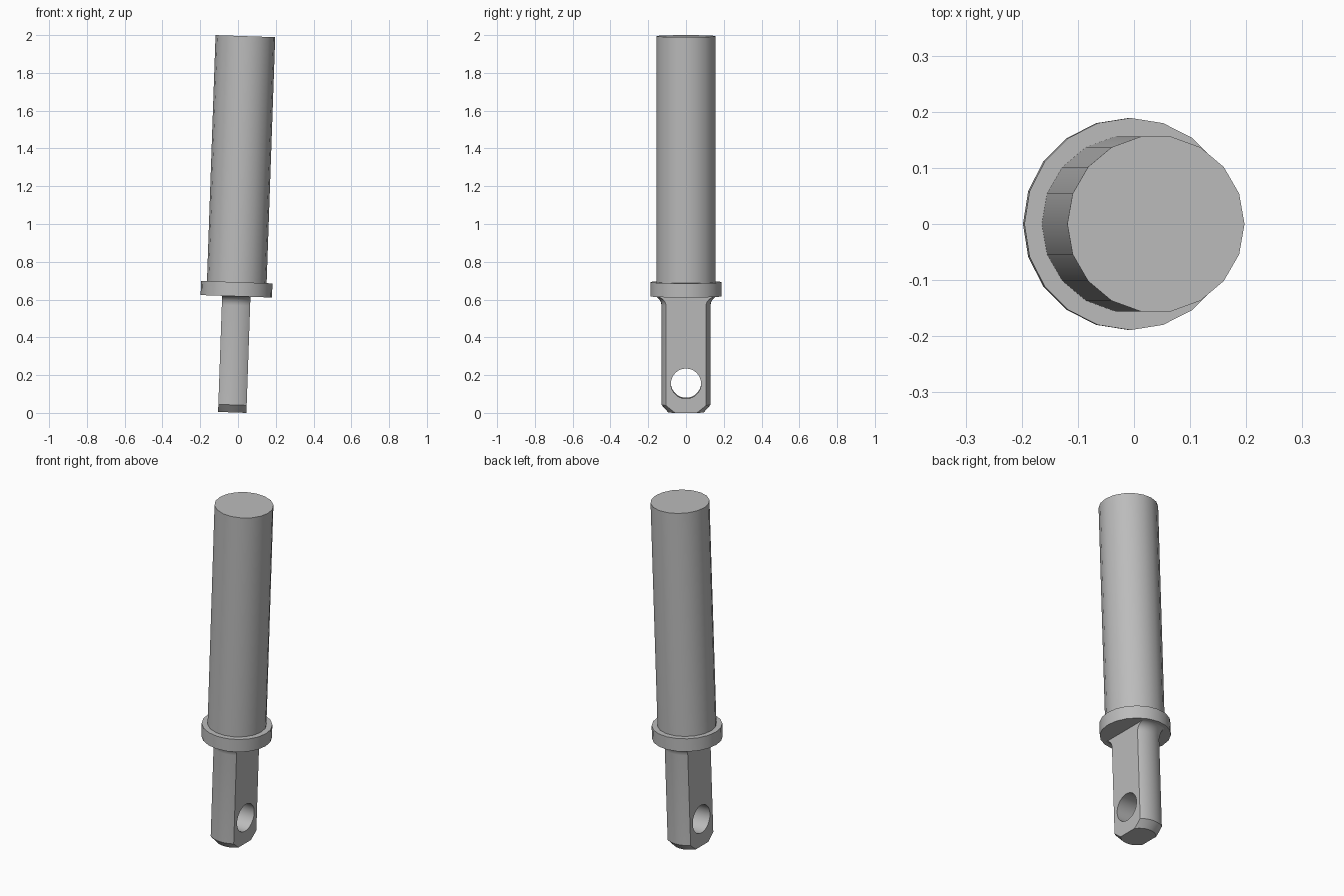
import bpy, bmesh, math
from mathutils import Matrix, Vector

cube = bpy.data.objects.get("Cube")
if cube:
    bpy.data.objects.remove(cube, do_unlink=True)

# Plain grey metal
metal = bpy.data.materials.new("grey_metal")
metal.use_nodes = True
GREY = (0.5, 0.5, 0.5, 1)
metal.diffuse_color = GREY
metal.node_tree.nodes["Principled BSDF"].inputs["Base Color"].default_value = GREY

# The whole pin leans slightly toward +x
LEAN = Matrix.Translation((-0.0305, 0, 0.0026)) @ Matrix.Rotation(math.radians(2), 4, 'Y')


def lathe(bm, profile, sides):
    """Closed solid of revolution about z from (radius, height) points."""
    rings = []
    for r, z in profile:
        angles = [2 * math.pi * i / sides for i in range(sides)]
        rings.append([bm.verts.new((r * math.cos(a), r * math.sin(a), z)) for a in angles])
    for low, high in zip(rings, rings[1:]):
        for i in range(sides):
            j = (i + 1) % sides
            bm.faces.new((low[i], low[j], high[j], high[i]))
    bm.faces.new(rings[0][::-1])
    bm.faces.new(rings[-1])


def make_object(name, bm):
    bmesh.ops.recalc_face_normals(bm, faces=bm.faces)
    mesh = bpy.data.meshes.new(name)
    bm.to_mesh(mesh)
    bm.free()
    mesh.materials.append(metal)
    obj = bpy.data.objects.new(name, mesh)
    bpy.context.collection.objects.link(obj)
    return obj


def activate(obj):
    bpy.ops.object.select_all(action='DESELECT')
    obj.select_set(True)
    bpy.context.view_layer.objects.active = obj


# Main shaft
bm = bmesh.new()
lathe(bm, [(0.158, 0.68), (0.158, 1.993)], 18)
shaft = make_object("shaft", bm)

# Collar
bm = bmesh.new()
lathe(bm, [(0.189, 0.615), (0.189, 0.69)], 20)
collar = make_object("collar", bm)

# Tang: chamfered round bar, filleted into the collar
profile = [(0.094, 0), (0.13, 0.04)]
FILLET = 0.05
for step in range(7):
    a = step / 6 * math.pi / 2
    profile.append((0.13 + FILLET * (1 - math.cos(a)), 0.567 + FILLET * math.sin(a)))
bm = bmesh.new()
lathe(bm, profile, 36)

# Two flats sliced off the bar
for side in (-1, 1):
    geom = bm.verts[:] + bm.edges[:] + bm.faces[:]
    cut = bmesh.ops.bisect_plane(bm, geom=geom, dist=1e-5, plane_co=(side * 0.075, 0, 0),
                                 plane_no=(side, 0, 0), clear_outer=True)
    edges = [e for e in cut["geom_cut"] if isinstance(e, bmesh.types.BMEdge)]
    bmesh.ops.contextual_create(bm, geom=edges)
tang = make_object("tang", bm)

# Cross hole through the flats
bm = bmesh.new()
lathe(bm, [(0.08, -0.3), (0.08, 0.3)], 32)
bm.transform(Matrix.Translation((0, 0, 0.155)) @ Matrix.Rotation(math.pi / 2, 4, 'Y'))
cutter = make_object("hole_cutter", bm)
cutter.hide_render = True
mod = tang.modifiers.new("cross_hole", 'BOOLEAN')
mod.operation = 'DIFFERENCE'
mod.solver = 'EXACT'
mod.object = cutter
activate(tang)
bpy.ops.object.modifier_apply(modifier=mod.name)
bpy.data.objects.remove(cutter, do_unlink=True)

# Lean and shade every part
for obj in (shaft, collar, tang):
    obj.data.transform(LEAN)
    activate(obj)
    bpy.ops.object.shade_smooth_by_angle(angle=math.radians(30))
